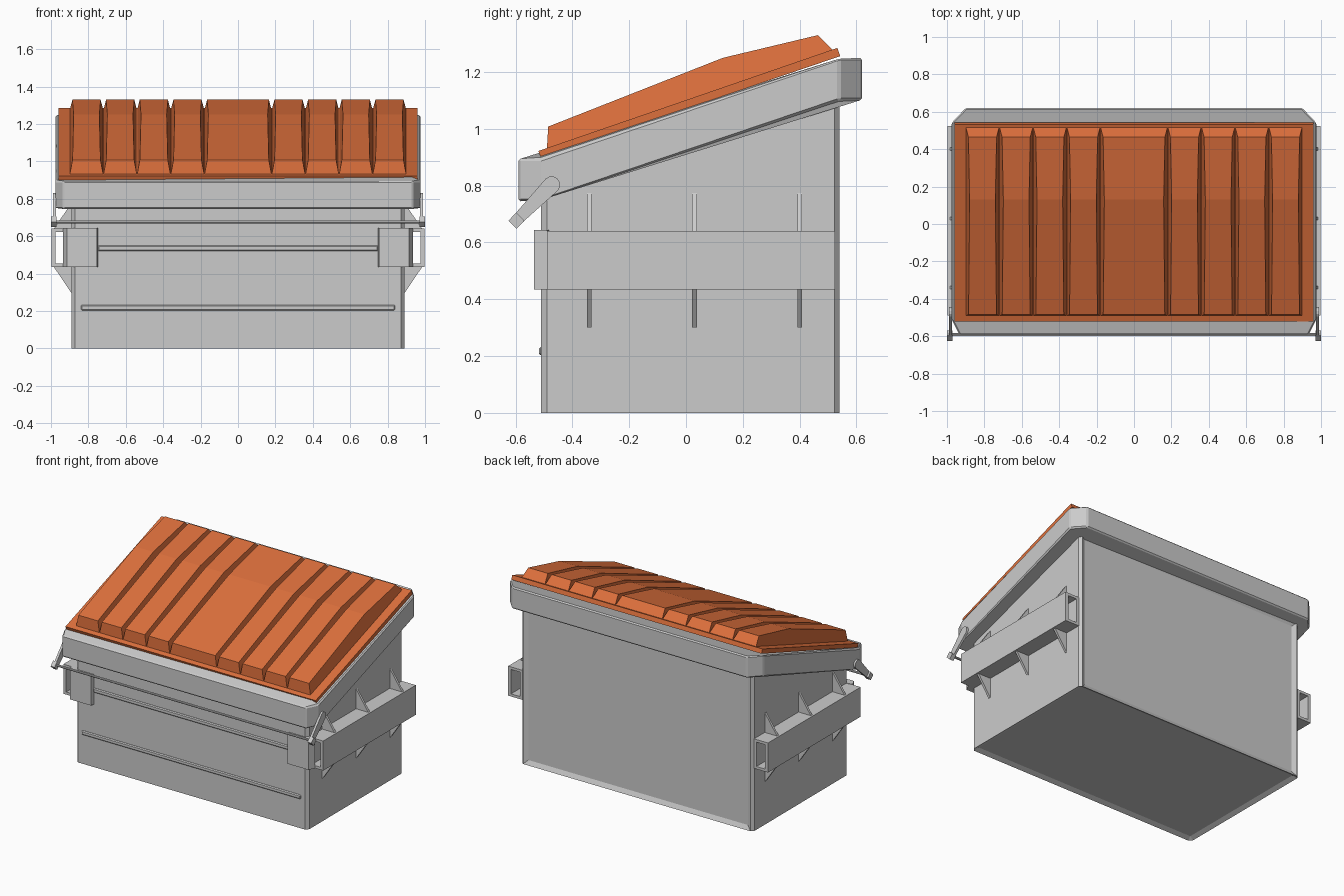
import bpy, bmesh, math
from mathutils import Vector

if "Cube" in bpy.data.objects:
    bpy.data.objects.remove(bpy.data.objects["Cube"])

ORANGE = bpy.data.materials.new("orange_plastic")
ORANGE.diffuse_color = (0.72, 0.16, 0.045, 1)
ORANGE.use_nodes = True
ORANGE.node_tree.nodes["Principled BSDF"].inputs["Base Color"].default_value = ORANGE.diffuse_color


def finish(name, bm, mat=None, bevel=0.0):
    bmesh.ops.recalc_face_normals(bm, faces=bm.faces)
    me = bpy.data.meshes.new(name)
    bm.to_mesh(me)
    bm.free()
    ob = bpy.data.objects.new(name, me)
    bpy.context.collection.objects.link(ob)
    if mat:
        me.materials.append(mat)
    if bevel:
        m = ob.modifiers.new("bevel", 'BEVEL')
        m.width, m.segments = bevel, 1
    return ob


def loft(bm, a, b):
    """Closed solid between two matching loops of points."""
    va, vb = [bm.verts.new(p) for p in a], [bm.verts.new(p) for p in b]
    n = len(a)
    bm.faces.new(va)
    bm.faces.new(vb[::-1])
    for i in range(n):
        j = (i + 1) % n
        bm.faces.new((va[i], vb[i], vb[j], va[j]))


def solid(name, a, b, mat=None, bevel=0.0):
    bm = bmesh.new()
    loft(bm, a, b)
    return finish(name, bm, mat, bevel)


def box(name, x0, x1, y0, y1, z0, z1, bevel=0.0):
    loop = [(x0, y0), (x1, y0), (x1, y1), (x0, y1)]
    return solid(name, [(x, y, z0) for x, y in loop], [(x, y, z1) for x, y in loop], bevel=bevel)


def slope(y, low, high):
    """Height on the slanted top, flat beyond the body's front and back."""
    t = (min(max(y, -0.51), 0.54) + 0.51) / 1.05
    return low + (high - low) * t


def mirrored(half):
    return half + [(-x, y) for x, y in reversed(half)]


# Body with chamfered corners, recessed back and bottom panels
plan = mirrored([(0.872, -0.51), (0.89, -0.49), (0.89, 0.523), (0.872, 0.54)])
bm = bmesh.new()
loft(bm, [(x, y, 0) for x, y in plan], [(x, y, slope(y, 0.75, 1.105)) for x, y in plan])
bmesh.ops.recalc_face_normals(bm, faces=bm.faces)
bm.normal_update()
for d in (Vector((0, 1, 0)), Vector((0, 0, -1))):
    f = [f for f in bm.faces if f.normal.dot(d) > 0.99]
    bmesh.ops.inset_region(bm, faces=f, thickness=0.03, depth=-0.015, use_even_offset=True)
    bm.normal_update()
finish("body", bm)

# Slanted rim collar around the top
plan = mirrored([(0.935, -0.59), (0.975, -0.51), (0.975, 0.54), (0.9, 0.62)])
solid("rim", [(x, y, slope(y, 0.745, 1.10)) for x, y in plan],
      [(x, y, slope(y, 0.895, 1.25)) for x, y in plan], bevel=0.008)

# Pressed ribs across the front
box("front_rib_upper", -0.75, 0.75, -0.518, -0.5, 0.52, 0.55, 0.006)
box("front_rib_lower", -0.84, 0.84, -0.518, -0.5, 0.203, 0.232, 0.006)

for s, side in ((1, "right"), (-1, "left")):
    # Hollow fork pocket
    rect = lambda x0, x1, z0, z1, y: [(s * x0, y, z0), (s * x1, y, z0), (s * x1, y, z1), (s * x0, y, z1)]
    bm = bmesh.new()
    rings = [[bm.verts.new(p) for p in r] for r in (
        rect(0.885, 0.997, 0.435, 0.64, -0.49), rect(0.885, 0.997, 0.435, 0.64, 0.525),
        rect(0.908, 0.975, 0.453, 0.622, 0.525), rect(0.908, 0.975, 0.453, 0.622, -0.49))]
    for k in range(4):
        a, b = rings[k], rings[(k + 1) % 4]
        for i in range(4):
            j = (i + 1) % 4
            bm.faces.new((a[i], a[j], b[j], b[i]))
    finish("fork_pocket_" + side, bm)

    # Guide block at the pocket mouth
    loop = [(0.745, -0.5), (0.755, -0.535), (0.915, -0.535), (0.935, -0.49), (0.88, -0.48)]
    solid("pocket_guide_" + side, [(s * x, y, 0.435) for x, y in loop],
          [(s * x, y, 0.643) for x, y in loop])

    # Triangular gussets above and below the pocket
    bm = bmesh.new()
    for y in (-0.34, 0.03, 0.4):
        for tip, base in ((0.298, 0.436), (0.775, 0.639)):
            tri = [(0.885, tip), (0.892, tip), (0.985, base), (0.885, base)]
            loft(bm, [(s * x, y - 0.008, z) for x, z in tri], [(s * x, y + 0.008, z) for x, z in tri])
    finish("gussets_" + side, bm)

    # Swing arm: rounded at the pivot, square at the bar
    p, q = Vector((-0.473, 0.803)), Vector((-0.597, 0.677))
    d = (p - q).normalized()
    n = Vector((-d.y, d.x))
    pts = [q - d * 0.018 - n * 0.018, q - d * 0.018 + n * 0.018]
    for i in range(7):
        t = math.pi * (0.5 - i / 6)
        pts.append(p + d * 0.03 * math.cos(t) + n * 0.03 * math.sin(t))
    solid("bar_arm_" + side, [(s * 0.972, a, b) for a, b in pts], [(s * 0.988, a, b) for a, b in pts])
    # Square bar end
    end = [q + d * i * 0.02 + n * j * 0.02 for i, j in ((-1, -1), (1, -1), (1, 1), (-1, 1))]
    solid("bar_end_" + side, [(s * 0.97, a, b) for a, b in end], [(s * 1.0, a, b) for a, b in end])

# Lid locking bar across the front
circle = [(-0.592 + 0.008 * math.cos(i * math.pi / 4), 0.677 + 0.008 * math.sin(i * math.pi / 4)) for i in range(8)]
solid("lock_bar", [(-0.98, y, z) for y, z in circle], [(0.98, y, z) for y, z in circle])

# Lid flange
prof = [(-0.51, 0.898), (-0.52, 0.922), (0.533, 1.285), (0.543, 1.256)]
solid("lid_flange", [(-0.96, y, z) for y, z in prof], [(0.96, y, z) for y, z in prof], ORANGE)

# Raised lid panels, tapering towards their tops to leave V grooves
prof = [(-0.49, 0.925), (-0.485, 1.008), (0.13, 1.25), (0.465, 1.33), (0.522, 1.272)]
edges = [-0.9, -0.72, -0.54, -0.36, -0.18, 0.18, 0.36, 0.54, 0.72, 0.9]
bm = bmesh.new()
for x0, x1 in zip(edges, edges[1:]):
    inset = [0.19 * (z - 0.925 - (y + 0.49) * 0.343) for y, z in prof]
    loft(bm, [(x0 + i, y, z) for i, (y, z) in zip(inset, prof)],
         [(x1 - i, y, z) for i, (y, z) in zip(inset, prof)])
finish("lid_panels", bm, ORANGE)
